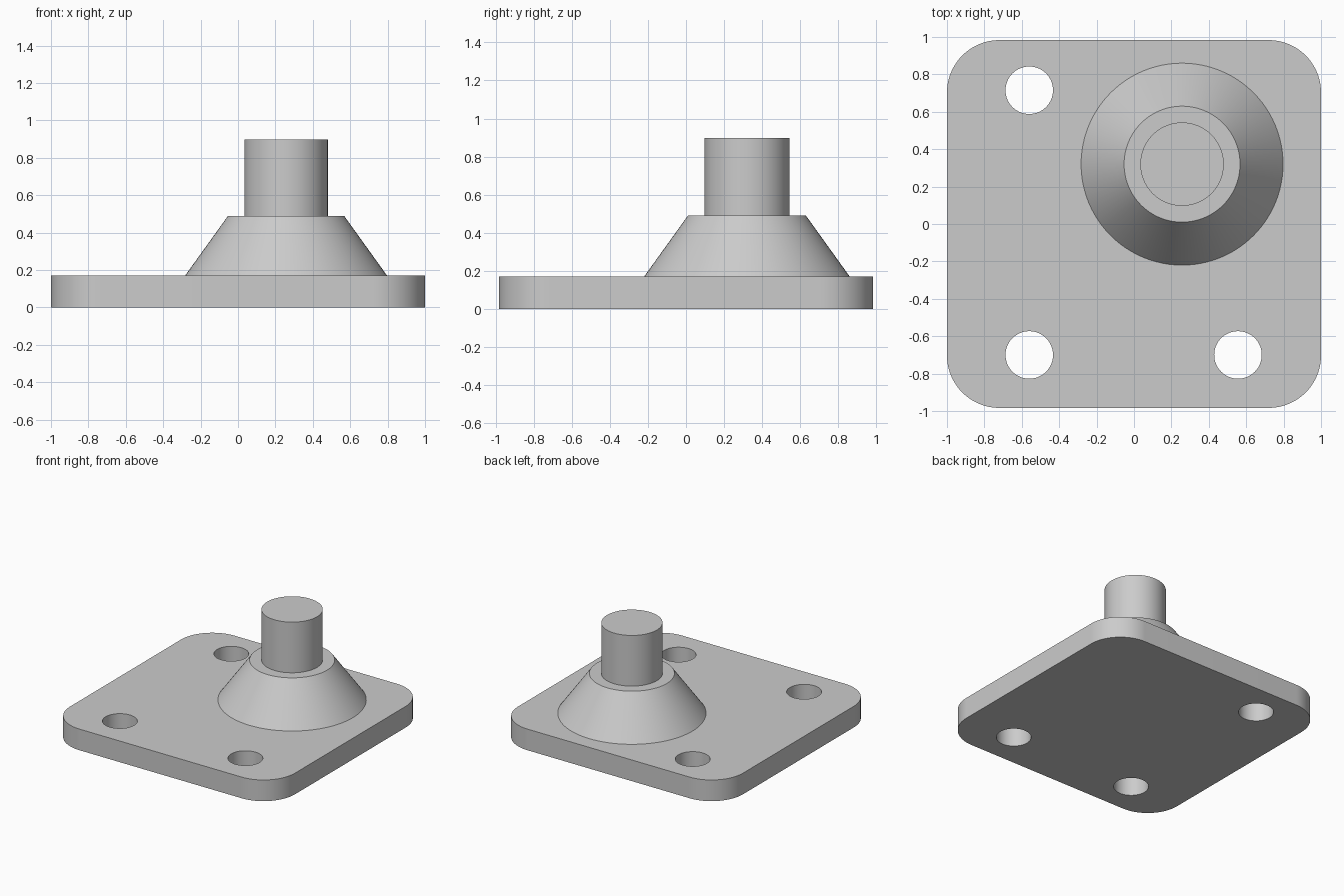
import bpy, bmesh
from math import cos, sin, pi, radians
from mathutils import Vector

if "Cube" in bpy.data.objects:
    bpy.data.objects.remove(bpy.data.objects["Cube"])

grey = bpy.data.materials.new("plain grey")
grey.use_nodes = True
grey.diffuse_color = (0.6, 0.6, 0.6, 1)
grey.node_tree.nodes["Principled BSDF"].inputs["Base Color"].default_value = (0.6, 0.6, 0.6, 1)

PLATE_TOP, SHOULDER, POST_TOP = 0.17, 0.49, 0.897
HALF_X, HALF_Y, CORNER = 1.0, 0.983, 0.28
BOSS_X, BOSS_Y = 0.257, 0.32


def arc(cx, cy, radius, start, sweep, steps):
    """Points along an arc on the ground plane."""
    return [Vector((cx + radius * cos(start + sweep * i / steps),
                    cy + radius * sin(start + sweep * i / steps), 0))
            for i in range(steps + 1)]


def finish(obj):
    """Give the part its colour and smooth its curved sides."""
    obj.data.materials.append(grey)
    bpy.ops.object.select_all(action='DESELECT')
    obj.select_set(True)
    bpy.context.view_layer.objects.active = obj
    bpy.ops.object.shade_smooth_by_angle(angle=radians(30))


def add_frustum(name, r_bottom, r_top, z_bottom, z_top):
    bpy.ops.mesh.primitive_cone_add(
        vertices=96, radius1=r_bottom, radius2=r_top, depth=z_top - z_bottom,
        location=(BOSS_X, BOSS_Y, (z_bottom + z_top) / 2))
    obj = bpy.context.object
    obj.name = name
    finish(obj)


# Base plate: rounded rectangle with three through holes
outline = []
for i, (sx, sy) in enumerate([(1, 1), (-1, 1), (-1, -1), (1, -1)]):
    outline += arc(sx * (HALF_X - CORNER), sy * (HALF_Y - CORNER), CORNER, i * pi / 2, pi / 2, 24)
loops = [outline]
for hx, hy in [(-0.56, 0.715), (-0.56, -0.7), (0.556, -0.7)]:
    loops.append(arc(hx, hy, 0.127, 0, 2 * pi, 64)[:-1])

bm = bmesh.new()
edges = []
for points in loops:
    verts = [bm.verts.new(p) for p in points]
    edges += [bm.edges.new((v, verts[i - 1])) for i, v in enumerate(verts)]
bmesh.ops.triangle_fill(bm, edges=edges, use_beauty=True, normal=(0, 0, 1))
result = bmesh.ops.extrude_face_region(bm, geom=bm.faces[:], use_keep_orig=True)
top_verts = [g for g in result["geom"] if isinstance(g, bmesh.types.BMVert)]
bmesh.ops.translate(bm, verts=top_verts, vec=(0, 0, PLATE_TOP))
bmesh.ops.recalc_face_normals(bm, faces=bm.faces[:])
mesh = bpy.data.meshes.new("base_plate")
bm.to_mesh(mesh)
bm.free()
plate = bpy.data.objects.new("base_plate", mesh)
bpy.context.collection.objects.link(plate)
finish(plate)

# Tapered boss and the post standing on it
add_frustum("tapered_boss", 0.54, 0.31, PLATE_TOP, SHOULDER)
add_frustum("post", 0.223, 0.223, SHOULDER, POST_TOP)
